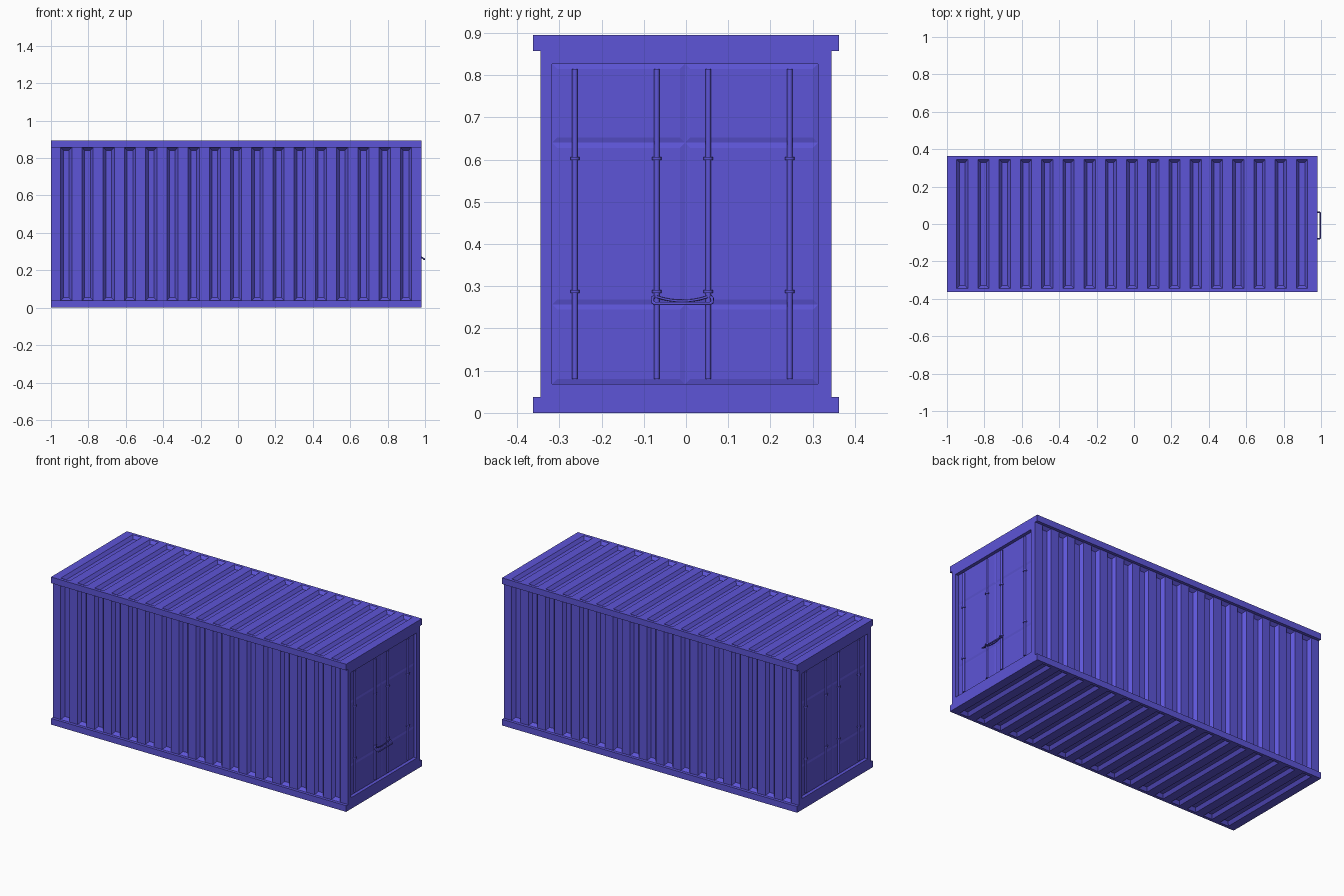
import bpy, bmesh
from math import pi
from mathutils import Matrix, Vector

if "Cube" in bpy.data.objects:
    bpy.data.objects.remove(bpy.data.objects["Cube"])

CX, HALF, H, W = -0.01, 0.99, 0.895, 0.345   # body centre, half length, height, half width
PITCH, N = 0.1135, 17

paint = bpy.data.materials.new("blue_paint")
paint.diffuse_color = (0.11, 0.09, 0.68, 1)
paint.use_nodes = True
paint.node_tree.nodes["Principled BSDF"].inputs["Base Color"].default_value = paint.diffuse_color


def finish(bm, name, smooth=False):
    bmesh.ops.remove_doubles(bm, verts=bm.verts, dist=1e-5)
    me = bpy.data.meshes.new(name)
    bm.to_mesh(me)
    bm.free()
    me.materials.append(paint)
    for p in me.polygons:
        p.use_smooth = smooth and len(p.vertices) == 4
    ob = bpy.data.objects.new(name, me)
    bpy.context.collection.objects.link(ob)
    return ob


def face(bm, M, pts):
    bm.faces.new([bm.verts.new(M @ Vector(p)) for p in pts])


def rect(u0, u1, v0, v1, w):
    return [(u0, v0, w), (u1, v0, w), (u1, v1, w), (u0, v1, w)]


def ring(bm, M, a, b):
    for i in range(4):
        j = (i + 1) % 4
        face(bm, M, [a[i], a[j], b[j], b[i]])


def dent(bm, M, u0, u1, v0, v1, w, du, dv, depth):
    outer = rect(u0, u1, v0, v1, w)
    inner = rect(u0 + du, u1 - du, v0 + dv, v1 - dv, w - depth)
    ring(bm, M, outer, inner)
    face(bm, M, inner)


def corrugated(name, angle, half_v, w):
    M = Matrix.Translation((CX, 0, H / 2)) @ Matrix.Rotation(angle, 4, 'X')
    bm = bmesh.new()
    u = -HALF
    for i in range(N):
        c = (i - (N - 1) / 2) * PITCH
        face(bm, M, rect(u, c - 0.03, -half_v, half_v, w))
        dent(bm, M, c - 0.03, c + 0.03, -half_v, half_v, w, 0.015, 0.016, 0.018)
        u = c + 0.03
    face(bm, M, rect(u, HALF, -half_v, half_v, w))
    finish(bm, name)


def box(bm, x0, x1, y0, y1, z0, z1):
    M = Matrix.Translation(((x0 + x1) / 2, (y0 + y1) / 2, (z0 + z1) / 2))
    bmesh.ops.create_cube(bm, size=1, matrix=M @ Matrix.Diagonal((x1 - x0, y1 - y0, z1 - z0, 1)))


def tube(name, pts, r):
    cu = bpy.data.curves.new(name, 'CURVE')
    cu.dimensions = '3D'
    cu.bevel_depth, cu.bevel_resolution, cu.use_fill_caps = r, 2, True
    sp = cu.splines.new('POLY')
    sp.points.add(len(pts) - 1)
    for p, co in zip(sp.points, pts):
        p.co = (*co, 1)
    cu.materials.append(paint)
    bpy.context.collection.objects.link(bpy.data.objects.new(name, cu))


# Corrugated skins
corrugated("front_wall", pi / 2, 0.41, W)
corrugated("back_wall", -pi / 2, 0.41, W)
corrugated("roof", 0, W, H / 2)
corrugated("floor", pi, W, H / 2)

# Long edge rails
for side, s in (("front", -1), ("back", 1)):
    for level, z0, z1 in (("bottom", 0, 0.0375), ("top", 0.8575, H)):
        bm = bmesh.new()
        y = sorted((s * W, s * 0.363))
        box(bm, CX - HALF, CX + HALF, y[0], y[1], z0, z1)
        finish(bm, f"{side}_{level}_rail")

# Ends: local axes are (y, z, outward)
AXES = Matrix(((0, 0, 1, 0), (1, 0, 0, 0), (0, 1, 0, 0), (0, 0, 0, 1)))
Y0, Y1, Z0, Z1 = -0.317, 0.313, 0.068, 0.827
FLOOR = HALF - 0.02
for end, angle in (("right", 0), ("left", pi)):
    M = Matrix.Translation((CX, 0, 0)) @ Matrix.Rotation(angle, 4, 'Z') @ AXES

    # Door frame with recess walls
    bm = bmesh.new()
    opening = rect(Y0, Y1, Z0, Z1, HALF)
    ring(bm, M, rect(-W, W, 0, H, HALF), opening)
    ring(bm, M, opening, rect(Y0, Y1, Z0, Z1, FLOOR))
    finish(bm, f"{end}_end_frame")

    # Two door leaves, each of three shallow panels
    bm = bmesh.new()
    for u0, u1 in ((Y0, -0.002), (-0.002, Y1)):
        for v0, v1 in ((Z0, 0.257), (0.257, 0.64), (0.64, Z1)):
            dent(bm, M, u0, u1, v0, v1, FLOOR, 0.012, 0.012, -0.003)
    finish(bm, f"{end}_doors")

    # Locking rods and their clamps
    rods, clamps = bmesh.new(), bmesh.new()
    for y in (-0.263, -0.069, 0.053, 0.246):
        for bm, zc, r, d in ((rods, 0.4475, 0.0065, 0.735),
                             (clamps, 0.603, 0.011, 0.007), (clamps, 0.288, 0.011, 0.007)):
            T = M @ Matrix.Translation((y, zc, FLOOR + 0.008)) @ Matrix.Rotation(pi / 2, 4, 'X')
            bmesh.ops.create_cone(bm, cap_ends=True, segments=12, radius1=r, radius2=r,
                                  depth=d, matrix=T)
    finish(rods, f"{end}_lock_rods", True)
    finish(clamps, f"{end}_rod_clamps", True)

# Door handle on the right end only: outer grip and sagging link
tube("handle_grip", [(0.966, -0.074, 0.276), (0.978, -0.079, 0.272), (0.993, -0.079, 0.262),
                     (0.996, -0.074, 0.259), (0.996, 0.057, 0.259), (0.993, 0.062, 0.262),
                     (0.978, 0.062, 0.272), (0.966, 0.057, 0.276)], 0.004)
tube("handle_link", [(0.975, -0.009 + 0.06 * t / 4, 0.265 + 0.01 * (t / 4) ** 2)
                     for t in range(-4, 5)], 0.003)
